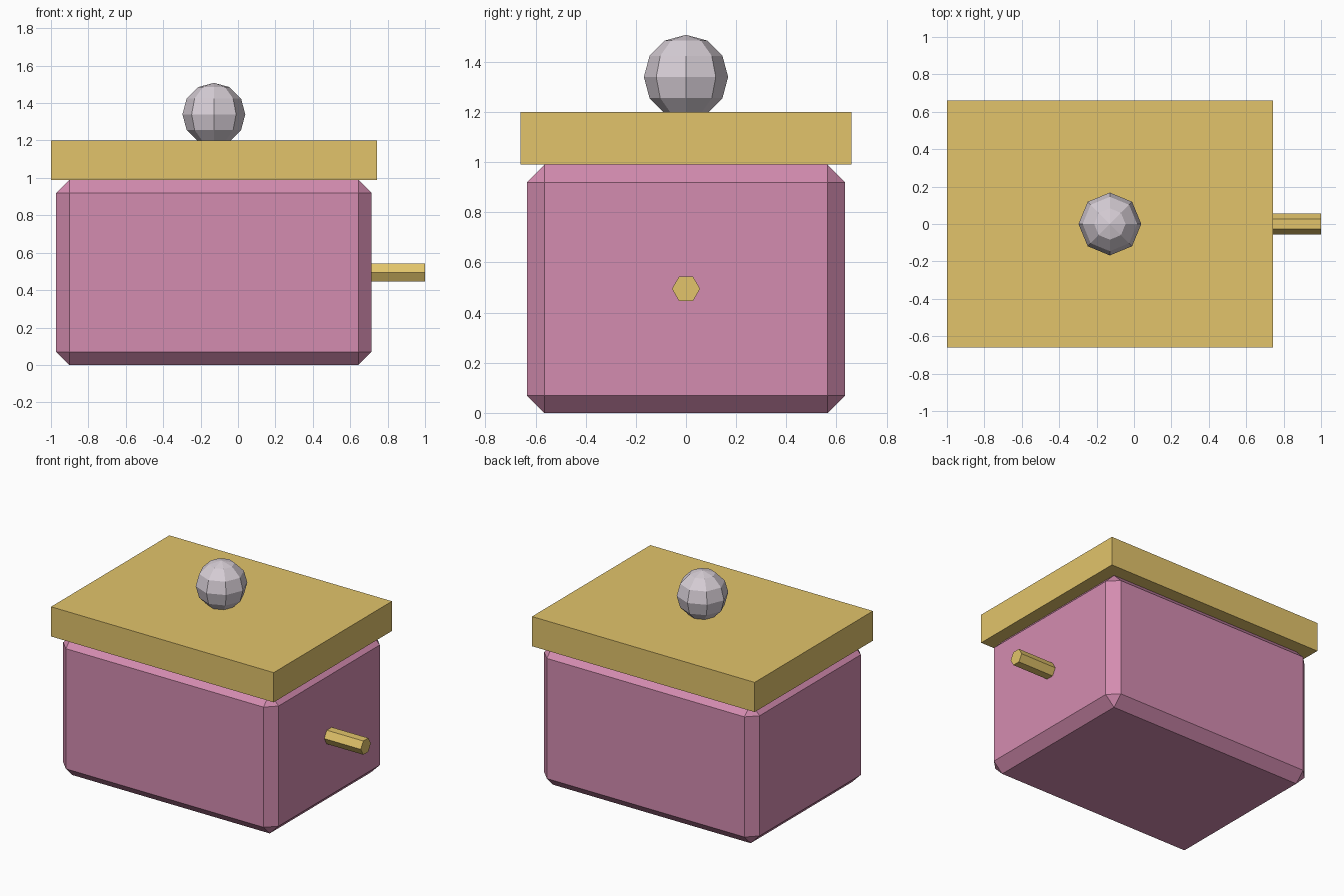
import bpy, bmesh, math
from mathutils import Matrix

if "Cube" in bpy.data.objects:
    bpy.data.objects.remove(bpy.data.objects["Cube"])

CX = -0.129  # centre of the box in x


def material(name, srgb):
    m = bpy.data.materials.new(name)
    lin = [((c / 255 + 0.055) / 1.055) ** 2.4 for c in srgb]
    m.diffuse_color = (*lin, 1)
    m.use_nodes = True
    m.node_tree.nodes["Principled BSDF"].inputs["Base Color"].default_value = m.diffuse_color
    return m


PINK = material("pink", (212, 140, 176))
GOLD = material("gold", (226, 196, 107))
GREY = material("pale_grey", (214, 205, 213))


def finish(name, bm, mat):
    me = bpy.data.meshes.new(name)
    bm.to_mesh(me)
    bm.free()
    me.materials.append(mat)
    ob = bpy.data.objects.new(name, me)
    bpy.context.collection.objects.link(ob)
    return ob


def box(name, size, centre, mat):
    bm = bmesh.new()
    bmesh.ops.create_cube(bm, size=1, matrix=Matrix.Translation(centre) @ Matrix.Diagonal((*size, 1)))
    return finish(name, bm, mat)


# chamfered body
body = box("body", (1.686, 1.27, 0.99), (CX, 0, 0.495), PINK)
bev = body.modifiers.new("chamfer", "BEVEL")
bev.width = 0.07
bev.segments = 1

# flat overhanging lid
box("lid", (1.742, 1.322, 0.21), (CX, 0, 1.095), GOLD)

# faceted ball knob
bm = bmesh.new()
bmesh.ops.create_uvsphere(bm, u_segments=8, v_segments=6, radius=0.168,
                          matrix=Matrix.Translation((CX, 0, 1.34)))
finish("knob", bm, GREY)

# six-sided crank rod on the right side
x0, x1 = 0.70, 1.0
bm = bmesh.new()
bmesh.ops.create_cone(bm, cap_ends=True, segments=6, radius1=0.056, radius2=0.056, depth=x1 - x0,
                      matrix=Matrix.Translation(((x0 + x1) / 2, 0, 0.495)) @ Matrix.Rotation(math.pi / 2, 4, 'Y'))
finish("crank_rod", bm, GOLD)
